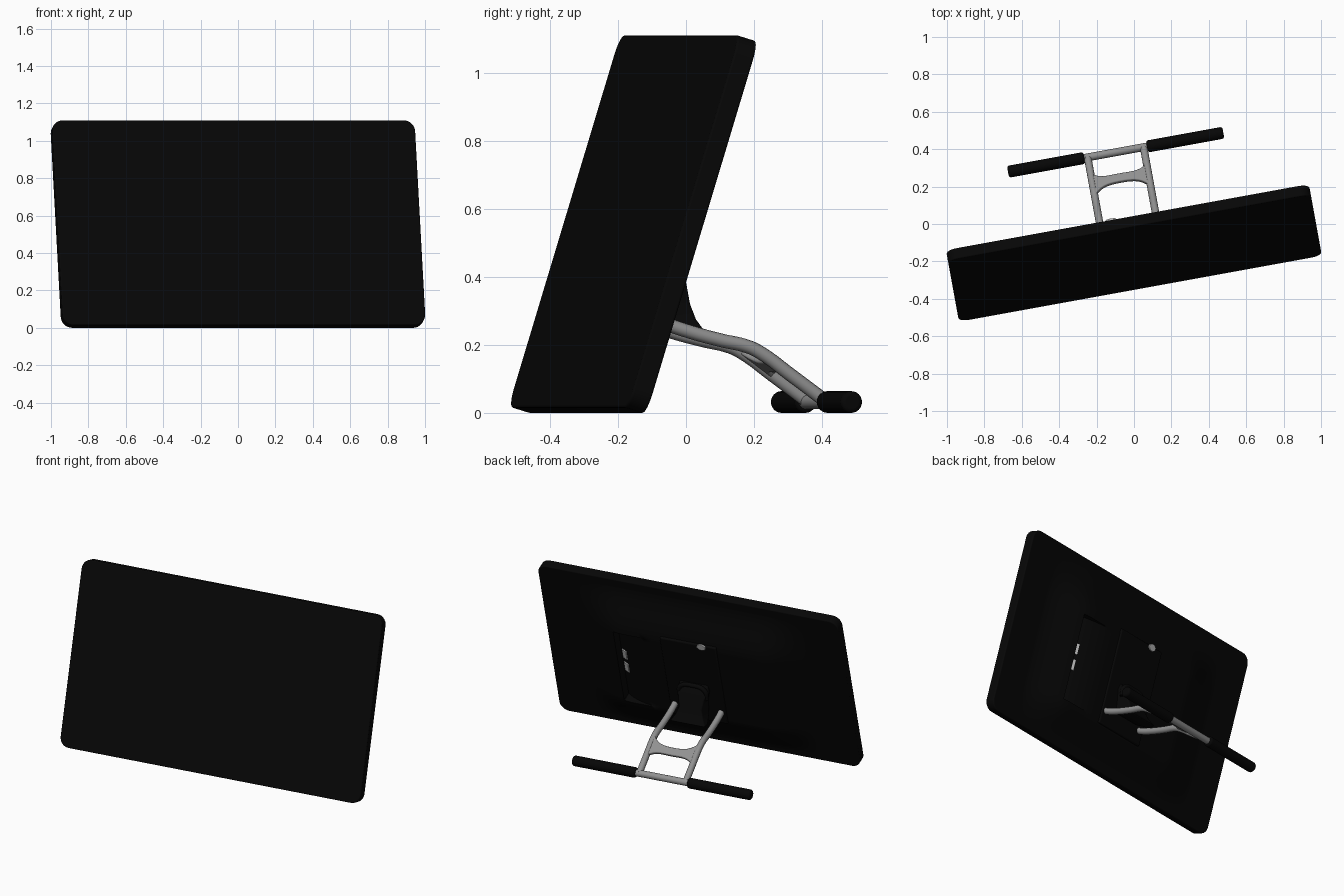
import bpy, bmesh, math
from mathutils import Matrix, Vector

if "Cube" in bpy.data.objects:
    bpy.data.objects.remove(bpy.data.objects["Cube"])

# Whole model is turned about z; the panel also leans back
TURN = Matrix.Rotation(math.radians(10.3), 4, 'Z') @ Matrix.Translation((-0.028, 0, 0))
PANEL = TURN @ Matrix.Translation((0, -0.152, 0.555)) @ Matrix.Rotation(math.radians(-17), 4, 'X')


def material(name, v):
    m = bpy.data.materials.new(name)
    m.diffuse_color = (v, v, v, 1)
    m.use_nodes = True
    m.node_tree.nodes["Principled BSDF"].inputs["Base Color"].default_value = m.diffuse_color
    return m


BLACK = material("black plastic", 0.002)
RUBBER = material("black rubber", 0.0018)
METAL = material("grey metal", 0.28)
SILVER = material("bright silver", 0.5)


def finish(ob, mat, matrix, bevel=0, angle=35):
    ob.matrix_world = matrix
    ob.data.materials.append(mat)
    bpy.ops.object.select_all(action='DESELECT')
    ob.select_set(True)
    bpy.context.view_layer.objects.active = ob
    if ob.type == 'CURVE':
        bpy.ops.object.convert(target='MESH')
        ob = bpy.context.object
    if bevel:
        b = ob.modifiers.new("bevel", 'BEVEL')
        b.width, b.segments, b.limit_method = bevel, 3, 'ANGLE'
        b.angle_limit = math.radians(40)
    bpy.ops.object.shade_smooth_by_angle(angle=math.radians(angle))
    return ob


def mesh_object(name, bm, mat, matrix, **kw):
    bmesh.ops.recalc_face_normals(bm, faces=bm.faces)
    me = bpy.data.meshes.new(name)
    bm.to_mesh(me)
    bm.free()
    ob = bpy.data.objects.new(name, me)
    bpy.context.collection.objects.link(ob)
    return finish(ob, mat, matrix, **kw)


def box(name, size, loc, mat, matrix, rot=0, **kw):
    bm = bmesh.new()
    bmesh.ops.create_cube(bm, size=1, matrix=Matrix.Diagonal((*size, 1)))
    m = matrix @ Matrix.Translation(loc) @ Matrix.Rotation(rot, 4, 'Z')
    return mesh_object(name, bm, mat, m, **kw)


def rod(name, radius, x0, x1, y, z, mat, bevel=0):
    bm = bmesh.new()
    bmesh.ops.create_cone(bm, cap_ends=True, segments=24, radius1=radius, radius2=radius,
                          depth=x1 - x0, matrix=Matrix.Rotation(math.pi / 2, 4, 'Y'))
    return mesh_object(name, bm, mat, TURN @ Matrix.Translation(((x0 + x1) / 2, y, z)), bevel=bevel)


def tube(name, pts, radius, mat):
    cu = bpy.data.curves.new(name, 'CURVE')
    cu.dimensions = '3D'
    cu.bevel_depth, cu.bevel_resolution, cu.use_fill_caps = radius, 4, True
    cu.resolution_u = 6
    sp = cu.splines.new('BEZIER')
    sp.bezier_points.add(len(pts) - 1)
    for p, co in zip(sp.bezier_points, pts):
        p.co = co
        p.handle_left_type = p.handle_right_type = 'AUTO'
    ob = bpy.data.objects.new(name, cu)
    bpy.context.collection.objects.link(ob)
    return finish(ob, mat, TURN)


# Thin display slab with rounded corners
W, H, T, R = 1.972, 1.145, 0.060, 0.06
bm = bmesh.new()
ring = []
for k, (sx, sz) in enumerate([(1, 1), (-1, 1), (-1, -1), (1, -1)]):
    for i in range(9):
        a = math.pi / 2 * (k + i / 8)
        ring.append(bm.verts.new((sx * (W / 2 - R) + R * math.cos(a), -T / 2,
                                  sz * (H / 2 - R) + R * math.sin(a))))
face = bm.faces.new(ring)
ext = bmesh.ops.extrude_face_region(bm, geom=[face])
bmesh.ops.translate(bm, vec=(0, T, 0), verts=[v for v in ext['geom'] if isinstance(v, bmesh.types.BMVert)])
mesh_object("display_panel", bm, BLACK, PANEL, bevel=0.006)


# Swollen rear housing with a curved port recess
def smooth(t):
    t = min(1, max(0, t))
    return t * t * (3 - 2 * t)


RX0, RX1, RZ0, RZ1 = 0.25, 0.50, -0.32, 0.22


def housing(x, z):
    sz = smooth((0.53 - z) / 0.32) if z > 0 else smooth((z + 0.55) / 0.24)
    e = 0.085 * smooth((0.78 - abs(x)) / 0.34) * sz
    if RX0 < x < RX1 and RZ0 < z < RZ1:
        e = max(0, e - 0.065 * ((x - RX0) / (RX1 - RX0)) ** 2)
    return T / 2 - 0.001 + e


xs = sorted({round(-0.84 + 0.03 * i, 3) for i in range(57)} | {RX0, RX1, RX1 - 0.003})
zs = sorted({round(-0.56 + 0.03 * i, 3) for i in range(37)} | {RZ0, RZ0 + 0.003, RZ1 - 0.003, RZ1})
bm = bmesh.new()
g = [[bm.verts.new((x, housing(x, z), z)) for x in xs] for z in zs]
for r0, r1 in zip(g, g[1:]):
    for i in range(len(xs) - 1):
        bm.faces.new((r0[i], r0[i + 1], r1[i + 1], r1[i]))
mesh_object("rear_housing", bm, BLACK, PANEL)

# Ports, mounting plate and release button
for i, z in enumerate((0.015, -0.085)):
    box(f"port_{i}", (0.04, 0.008, 0.065), (0.468, housing(0.468, z) + 0.003, z), SILVER, PANEL, rot=-0.5)
box("mounting_plate", (0.37, 0.05, 0.60), (0, 0.097, -0.04), BLACK, PANEL, bevel=0.008)
bm = bmesh.new()
bmesh.ops.create_cone(bm, cap_ends=True, segments=24, radius1=0.022, radius2=0.022, depth=0.012,
                      matrix=Matrix.Rotation(math.pi / 2, 4, 'X') @ Matrix.Diagonal((1.3, 1, 1, 1)))
mesh_object("release_button", bm, SILVER, PANEL @ Matrix.Translation((-0.09, 0.124, 0.25)), bevel=0.003)

# Flared hinge bracket: rows of height, outer depth, inner depth, half width
rows = [(0.47, -0.05, -0.08, 0.09), (0.43, -0.03, -0.10, 0.10), (0.38, -0.008, -0.10, 0.085),
        (0.32, 0.005, -0.11, 0.075), (0.275, 0.02, -0.08, 0.09), (0.235, 0.045, 0.0, 0.115)]
bm = bmesh.new()
loops = [[bm.verts.new(c) for c in ((-h, o, z), (h, o, z), (h, i, z), (-h, i, z))] for z, o, i, h in rows]
for a, b in zip(loops, loops[1:]):
    for k in range(4):
        bm.faces.new((a[k], a[(k + 1) % 4], b[(k + 1) % 4], b[k]))
bm.faces.new(loops[0])
bm.faces.new(loops[-1])
mesh_object("hinge_bracket", bm, BLACK, TURN, bevel=0.008)
tube("hinge_handle", [(-0.09, -0.04, 0.38), (-0.08, -0.03, 0.44), (0, -0.03, 0.46),
                      (0.08, -0.03, 0.44), (0.09, -0.04, 0.38)], 0.014, BLACK)

# Bent metal legs, mirrored
path = [(-0.13, 0.287), (-0.08, 0.262), (-0.01, 0.238), (0.08, 0.214), (0.165, 0.194),
        (0.20, 0.177), (0.29, 0.112), (0.397, 0.033)]
for side, s in (("left", -1), ("right", 1)):
    tube(f"{side}_leg", [(s * 0.152, y, z) for y, z in path], 0.020, METAL)
    # Rubber sleeve on the foot
    x0, x1 = sorted((s * 0.17, s * 0.585))
    rod(f"{side}_foot_sleeve", 0.032, x0, x1, 0.395, 0.032, RUBBER, bevel=0.012)
rod("foot_rod", 0.021, -0.18, 0.18, 0.395, 0.032, METAL)

# Curved web between the legs, widening where it meets them
slope = Vector((0, 0.8, -0.6))
up = Vector((0, 0.6, 0.8))
bm = bmesh.new()
prev = None
for i in range(17):
    t = i / 8 - 1
    half = 0.026 + 0.05 * abs(t) ** 4
    c = Vector((0.15 * t, 0.255, 0.142)) - slope * 0.015 * t * t
    cur = [bm.verts.new(c + slope * half * a + up * 0.012 * b) for a, b in ((-1, -1), (1, -1), (1, 1), (-1, 1))]
    if prev:
        for k in range(4):
            bm.faces.new((prev[k], prev[(k + 1) % 4], cur[(k + 1) % 4], cur[k]))
    else:
        bm.faces.new(cur)
    prev = cur
bm.faces.new(prev)
mesh_object("leg_web", bm, METAL, TURN, bevel=0.006)
